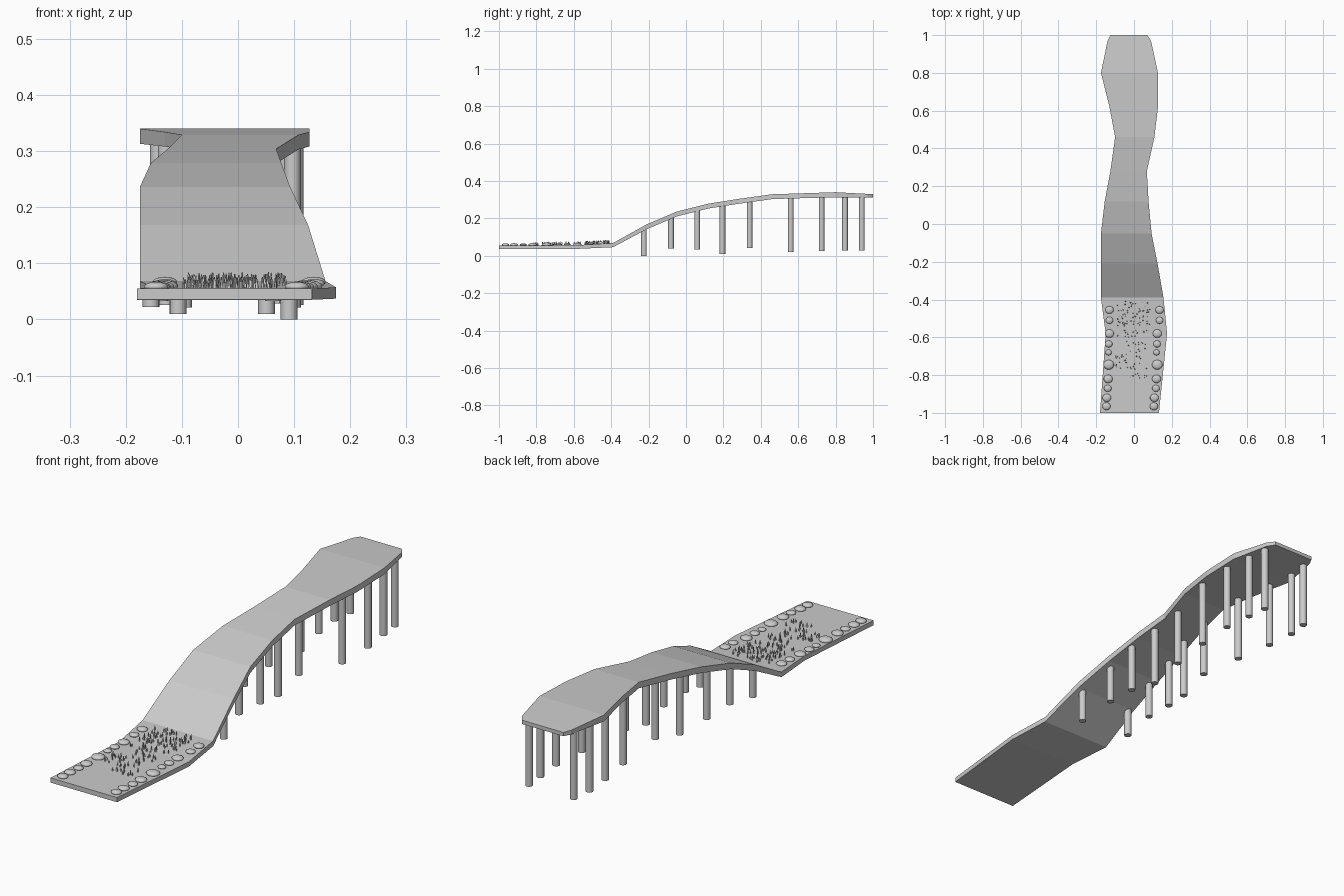
import bpy, bmesh, math, random
from mathutils import Matrix

if "Cube" in bpy.data.objects:
    bpy.data.objects.remove(bpy.data.objects["Cube"])
random.seed(4)

# stations along the walkway: y, left x, right x, top z, thickness
STATIONS = [
    (-1.00, -.180, .132, .055, .020), (-.58, -.150, .175, .057, .020),
    (-.39, -.175, .156, .068, .022), (-.21, -.175, .125, .168, .026),
    (-.05, -.175, .093, .236, .026), (.12, -.155, .077, .279, .026),
    (.28, -.125, .068, .304, .026), (.46, -.100, .108, .329, .026),
    (.62, -.130, .127, .334, .026), (.80, -.175, .127, .340, .027),
    (.97, -.140, .090, .331, .018), (1.00, -.125, .070, .329, .016)]


def finish(bm, name, smooth=False):
    bmesh.ops.recalc_face_normals(bm, faces=bm.faces)
    for f in bm.faces:
        f.smooth = smooth
    me = bpy.data.meshes.new(name)
    bm.to_mesh(me)
    bm.free()
    ob = bpy.data.objects.new(name, me)
    bpy.context.collection.objects.link(ob)
    return ob


def deck_z(y):
    for a, b in zip(STATIONS, STATIONS[1:]):
        if a[0] <= y <= b[0]:
            return a[3] + (b[3] - a[3]) * (y - a[0]) / (b[0] - a[0])
    return STATIONS[-1][3]


# walkway deck: rectangular sections bridged along its length
bm = bmesh.new()
rings = [[bm.verts.new(p) for p in ((l, y, z), (r, y, z), (r, y, z - t), (l, y, z - t))]
         for y, l, r, z, t in STATIONS]
for a, b in zip(rings, rings[1:]):
    for i in range(4):
        j = (i + 1) % 4
        bm.faces.new((a[i], a[j], b[j], b[i]))
bm.faces.new(rings[0])
bm.faces.new(rings[-1])
finish(bm, "walkway_deck")

# support posts in pairs: y, left x, right x, left foot z, right foot z
POSTS = [(-.225, -.155, .091, .022, 0), (-.08, -.149, .061, .045, .04),
         (.06, -.139, .063, .033, .033), (.195, -.107, .051, .010, .010),
         (.34, -.094, .047, .043, .043), (.56, -.097, .097, .021, .021),
         (.725, -.128, .102, .026, .026), (.85, -.142, .088, .028, .028),
         (.94, -.131, .078, .028, .028)]


def post(name, x, y, foot):
    bm = bmesh.new()
    top = deck_z(y) - .012
    bmesh.ops.create_cone(bm, cap_ends=True, segments=16, radius1=.015, radius2=.015,
                          depth=top - foot,
                          matrix=Matrix.Translation((x, y, (top + foot) / 2)))
    ob = finish(bm, name)
    for f in ob.data.polygons:
        f.use_smooth = abs(f.normal.z) < .5


for n, (y, l, r, zl, zr) in enumerate(POSTS):
    post(f"left_post_{n}", l, y, zl)
    post(f"right_post_{n}", r, y, zr)

# edging stones: y, left x, right x, radius
STONES = [(-.455, -.130, .135, .022), (-.51, -.130, .135, .020), (-.58, -.130, .123, .024),
          (-.635, -.134, .122, .020), (-.68, -.135, .119, .017), (-.745, -.134, .123, .028),
          (-.82, -.137, .119, .024), (-.87, -.139, .116, .020), (-.92, -.144, .108, .023),
          (-.965, -.146, .105, .022)]
for side in (1, 2):
    bm = bmesh.new()
    for s in STONES:
        m = (Matrix.Translation((s[side], s[0], deck_z(s[0]) + .003))
             @ Matrix.Diagonal((s[3], s[3] * .92, s[3] * .4, 1)))
        bmesh.ops.create_uvsphere(bm, u_segments=14, v_segments=8, radius=1, matrix=m)
    finish(bm, ("left", "right")[side - 1] + "_edging_stones", True)

# grass blades in patches: x range, y range, count
PATCHES = [(-.09, .09, -.54, -.41, 75), (-.10, .07, -.60, -.56, 22), (-.04, .06, -.68, -.62, 16),
           (-.10, .07, -.77, -.69, 34), (-.04, .07, -.82, -.79, 10)]
bm = bmesh.new()
for x0, x1, y0, y1, count in PATCHES:
    for _ in range(count):
        x, y = random.uniform(x0, x1), random.uniform(y0, y1)
        h = random.uniform(.014, .020)
        m = (Matrix.Translation((x, y, deck_z(y) + h / 2 - .001))
             @ Matrix.Rotation(random.uniform(0, math.pi), 4, 'Z'))
        bmesh.ops.create_cone(bm, cap_ends=True, segments=4, radius1=.003, radius2=.001,
                              depth=h, matrix=m)
finish(bm, "grass_blades")
